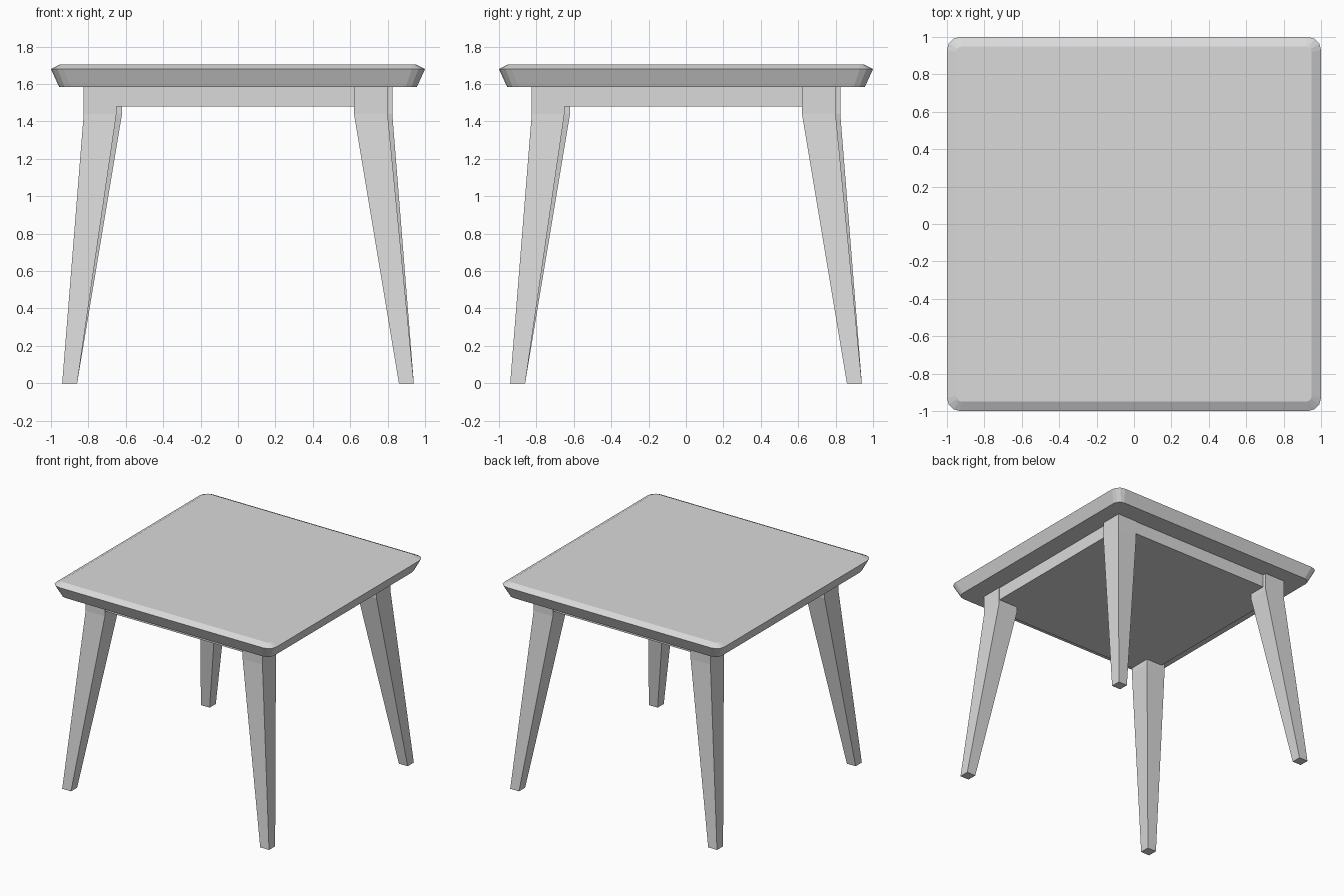
import bpy, bmesh
from math import cos, sin, pi

old = bpy.data.objects.get("Cube")
if old:
    bpy.data.objects.remove(old, do_unlink=True)

grey = bpy.data.materials.new("light grey")
grey.use_nodes = True
grey.diffuse_color = (0.7, 0.7, 0.7, 1)
grey.node_tree.nodes["Principled BSDF"].inputs["Base Color"].default_value = grey.diffuse_color


def loft(name, rings):
    """Solid skinned through matching rings listed from bottom to top."""
    bm = bmesh.new()
    loops = [[bm.verts.new(p) for p in ring] for ring in rings]
    n = len(loops[0])
    for low, high in zip(loops, loops[1:]):
        for i in range(n):
            j = (i + 1) % n
            bm.faces.new((low[i], low[j], high[j], high[i]))
    bm.faces.new(loops[0][::-1])
    bm.faces.new(loops[-1])
    bmesh.ops.recalc_face_normals(bm, faces=bm.faces)
    mesh = bpy.data.meshes.new(name)
    bm.to_mesh(mesh)
    bm.free()
    mesh.materials.append(grey)
    obj = bpy.data.objects.new(name, mesh)
    bpy.context.collection.objects.link(obj)
    return obj


def rounded_square(half, radius, z, steps=3):
    ring = []
    for q, (sx, sy) in enumerate([(1, 1), (-1, 1), (-1, -1), (1, -1)]):
        for k in range(steps + 1):
            a = (q + k / steps) * pi / 2
            ring.append((sx * (half - radius) + radius * cos(a),
                         sy * (half - radius) + radius * sin(a), z))
    return ring


def rectangle(x0, x1, y0, y1, z):
    return [(x0, y0, z), (x1, y0, z), (x1, y1, z), (x0, y1, z)]


# Tabletop with undercut edge and bevelled rim
loft("tabletop", [rounded_square(0.957, 0.06, 1.585),
                  rounded_square(1.0, 0.07, 1.68),
                  rounded_square(0.95, 0.03, 1.705)])

# Solid apron block under the top
loft("apron", [rectangle(-0.795, 0.795, -0.795, 0.795, z) for z in (1.48, 1.59)])

# Splayed tapered legs, each turned a quarter from the last
names = ["front_left_leg", "back_left_leg", "back_right_leg", "front_right_leg"]
for i, name in enumerate(names):
    leg = loft(name, [rectangle(0.86, 0.94, -0.94, -0.86, 0),
                      rectangle(0.62, 0.8, -0.825, -0.65, 1.44),
                      rectangle(0.62, 0.8, -0.825, -0.65, 1.59)])
    leg.rotation_euler.z = i * pi / 2
